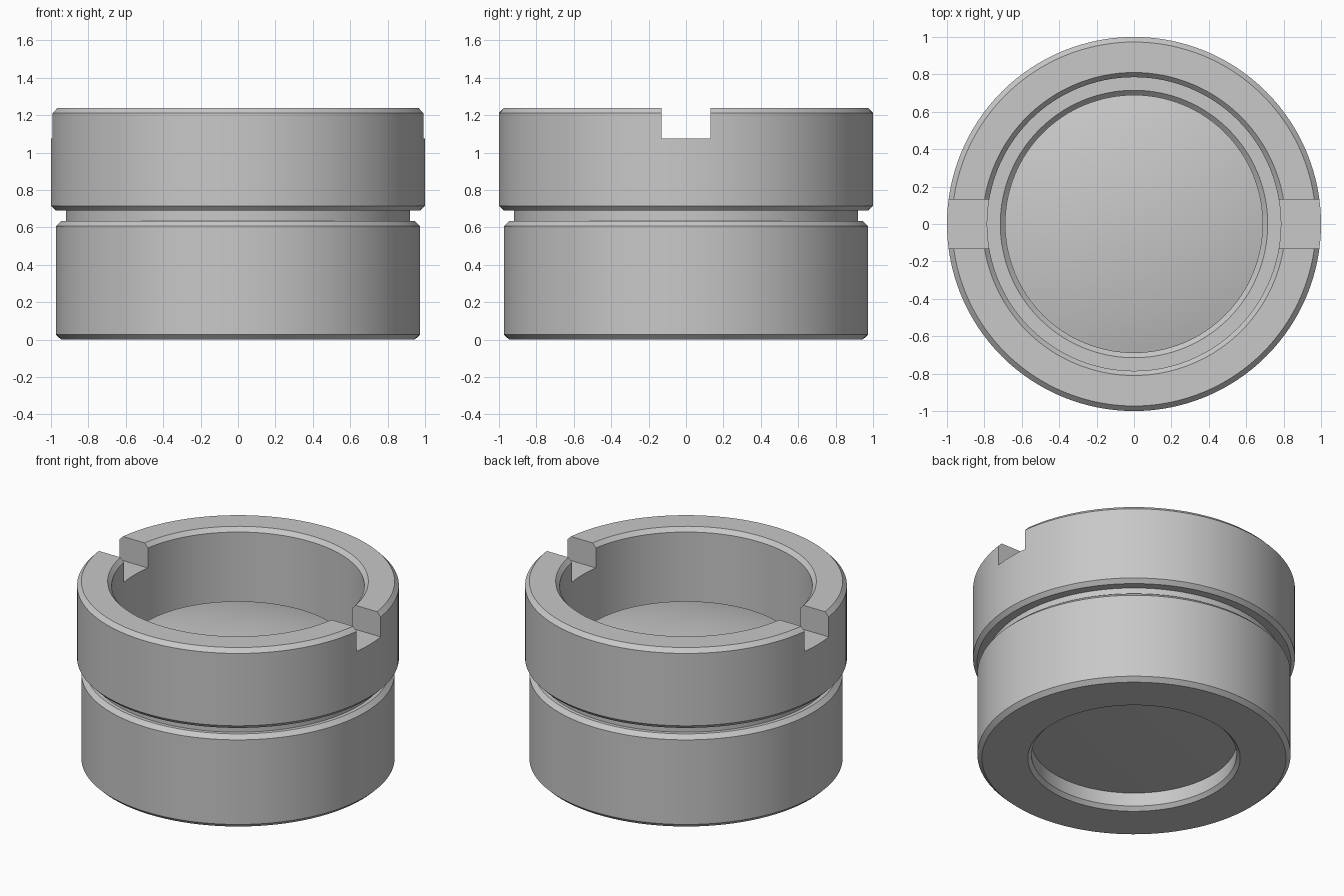
import bpy, bmesh, math

cube = bpy.data.objects.get("Cube")
if cube:
    bpy.data.objects.remove(cube, do_unlink=True)

SEGMENTS = 128

grey = bpy.data.materials.new("satin grey")
grey.use_nodes = True
colour = (0.58, 0.58, 0.58, 1.0)
grey.diffuse_color = colour
grey.node_tree.nodes["Principled BSDF"].inputs["Base Color"].default_value = colour


def lathe(name, profile, closed):
    """Revolve (radius, height) points around z."""
    bm = bmesh.new()
    verts = [bm.verts.new((r, 0, z)) for r, z in profile]
    pairs = list(zip(verts, verts[1:]))
    if closed:
        pairs.append((verts[-1], verts[0]))
    edges = [bm.edges.new(p) for p in pairs]
    bmesh.ops.spin(bm, geom=verts + edges, cent=(0, 0, 0), axis=(0, 0, 1),
                   angle=2 * math.pi, steps=SEGMENTS)
    bmesh.ops.remove_doubles(bm, verts=bm.verts, dist=1e-5)
    bmesh.ops.recalc_face_normals(bm, faces=bm.faces)
    mesh = bpy.data.meshes.new(name)
    bm.to_mesh(mesh)
    bm.free()
    mesh.materials.append(grey)
    obj = bpy.data.objects.new(name, mesh)
    bpy.context.collection.objects.link(obj)
    return obj


def activate(obj):
    bpy.ops.object.select_all(action='DESELECT')
    obj.select_set(True)
    bpy.context.view_layer.objects.active = obj


def cap(radius, edge_z, rise, steps=14):
    """Spherical cap profile from the axis out to the rim."""
    big = (radius ** 2 + rise ** 2) / (2 * abs(rise))
    sign = math.copysign(1, rise)
    pts = []
    for i in range(steps + 1):
        r = radius * i / steps
        sag = big - math.sqrt(big ** 2 - r ** 2)
        pts.append((r, edge_z + rise - sign * sag))
    return pts


# Barrel: outer steps and groove, then the bore from top to bottom
barrel = lathe("barrel", [
    (0.66, 0.0), (0.945, 0.0), (0.973, 0.027), (0.973, 0.607), (0.945, 0.635),
    (0.92, 0.635), (0.92, 0.69), (0.975, 0.69), (1.0, 0.716), (1.0, 1.212),
    (0.973, 1.24), (0.81, 1.24), (0.785, 1.212), (0.785, 0.70), (0.715, 0.70),
    (0.69, 0.675), (0.69, 0.12), (0.637, 0.12), (0.637, 0.025)], True)

# Spanner slot across the rim
bpy.ops.mesh.primitive_cube_add(size=1, location=(0, 0, 1.275))
cutter = bpy.context.object
cutter.name = "slot_cutter"
cutter.scale = (2.4, 0.26, 0.4)
cutter.hide_render = True
cutter.data.materials.append(grey)
slot = barrel.modifiers.new("slot", 'BOOLEAN')
slot.operation = 'DIFFERENCE'
slot.solver = 'EXACT'
slot.object = cutter
activate(barrel)
bpy.ops.object.modifier_apply(modifier=slot.name)
bpy.data.objects.remove(cutter, do_unlink=True)

# Domed lens seated in the barrel, standing proud of the inner ledge
lens = lathe("lens", cap(0.69, 0.782, 0.095) + cap(0.69, 0.12, -0.015)[::-1], False)

for obj in (barrel, lens):
    activate(obj)
    bpy.ops.object.shade_smooth_by_angle(angle=math.radians(30))
